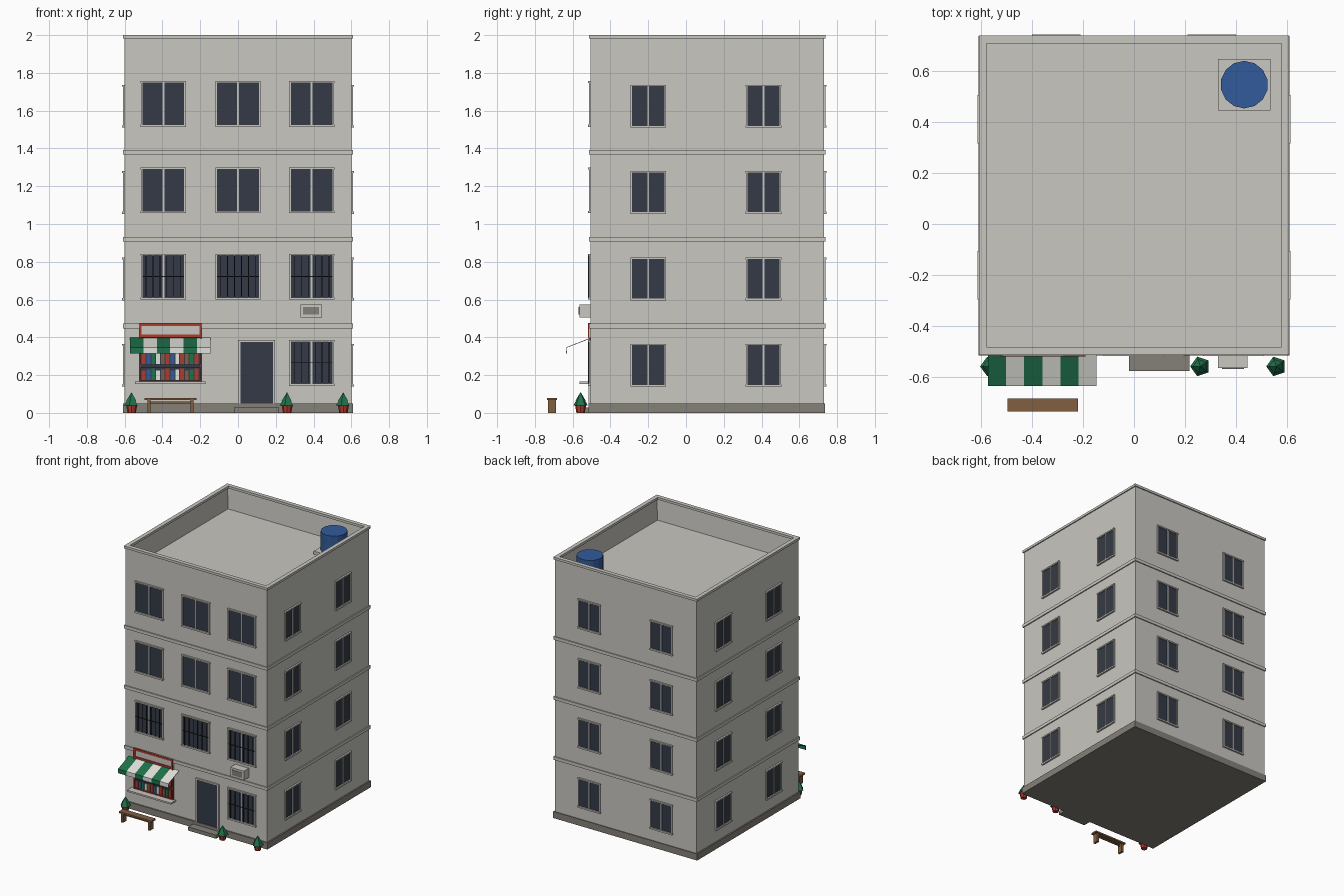
import bpy, bmesh, math
from mathutils import Matrix, Vector

if "Cube" in bpy.data.objects:
    bpy.data.objects.remove(bpy.data.objects["Cube"])


def material(name, r, g, b):
    m = bpy.data.materials.new(name)
    m.use_nodes = True
    m.diffuse_color = (r, g, b, 1)
    m.node_tree.nodes["Principled BSDF"].inputs["Base Color"].default_value = (r, g, b, 1)
    return m


WALL = material("warm grey plaster", 0.58, 0.57, 0.53)
WHITE = material("off white", 0.75, 0.75, 0.71)
GLASS = material("dark glass", 0.034, 0.042, 0.061)
STONE = material("grey stone", 0.235, 0.215, 0.19)
RED = material("brick red", 0.43, 0.045, 0.027)
GREEN = material("leaf green", 0.014, 0.165, 0.07)
BLUE = material("tank blue", 0.032, 0.105, 0.33)
BROWN = material("wood brown", 0.22, 0.115, 0.052)
BLACK = material("black iron", 0.015, 0.016, 0.02)

X, FRONT, BACK = 0.6, -0.505, 0.73     # wall planes


def finish(name, bm, mats):
    bmesh.ops.recalc_face_normals(bm, faces=bm.faces)
    me = bpy.data.meshes.new(name)
    bm.to_mesh(me)
    bm.free()
    for m in mats:
        me.materials.append(m)
    ob = bpy.data.objects.new(name, me)
    bpy.context.scene.collection.objects.link(ob)
    return ob


def add_box(bm, x, y, z, index=0):
    lo, hi = Vector((x[0], y[0], z[0])), Vector((x[1], y[1], z[1]))
    size = hi - lo
    mat = Matrix.Translation((lo + hi) / 2) @ Matrix.Diagonal([abs(s) for s in size] + [1])
    verts = bmesh.ops.create_cube(bm, size=1, matrix=mat)["verts"]
    for f in {f for v in verts for f in v.link_faces}:
        f.material_index = index


def boxes(name, parts):
    """parts: (x range, y range, z range, material)"""
    bm, mats = bmesh.new(), []
    for x, y, z, m in parts:
        if m not in mats:
            mats.append(m)
        add_box(bm, x, y, z, mats.index(m))
    return finish(name, bm, mats)


def cone(name, r1, r2, z, x, y, sides, mat, turn=0):
    bm = bmesh.new()
    place = Matrix.Translation((x, y, (z[0] + z[1]) / 2)) @ Matrix.Rotation(turn, 4, "Z")
    bmesh.ops.create_cone(bm, cap_ends=True, segments=sides, radius1=r1, radius2=r2,
                          depth=z[1] - z[0], matrix=place)
    return finish(name, bm, [mat])


def on_wall(side, u, out, z, m):
    """Box given along a wall (u) and outward from it (out)."""
    if side == "front":
        return (u, (FRONT - out[1], FRONT - out[0]), z, m)
    if side == "back":
        return (u, (BACK + out[0], BACK + out[1]), z, m)
    if side == "left":
        return ((X + out[0], X + out[1]), u, z, m)
    return ((-X - out[1], -X - out[0]), u, z, m)


def window(side, floor, u, z, w, h, mullion=True, grille=0):
    a, b, top = u - w / 2, u + w / 2, z + h
    frame, lip = (-0.01, 0.009), (-0.01, 0.013)
    parts = [on_wall(side, (a, b), (-0.01, 0.003), (z, top), GLASS),
             on_wall(side, (a - 0.008, a), frame, (z, top), WALL),
             on_wall(side, (b, b + 0.008), frame, (z, top), WALL),
             on_wall(side, (a - 0.01, b + 0.01), lip, (top, top + 0.01), WALL),
             on_wall(side, (a - 0.01, b + 0.01), lip, (z - 0.012, z), WALL)]
    if mullion:
        parts.append(on_wall(side, (u - 0.005, u + 0.005), frame, (z, top), WALL))
    bars = (0.009, 0.013)
    for i in range(grille):
        c = a + w * (i + 0.5) / grille
        parts.append(on_wall(side, (c - 0.002, c + 0.002), bars, (z - 0.004, top), BLACK))
    if grille:
        mid = z + h / 2
        parts.append(on_wall(side, (a, b), bars, (mid - 0.002, mid + 0.002), BLACK))
    boxes(f"{side}_window_floor_{floor}", parts)


# Main block with a sunken roof behind the parapet
bm = bmesh.new()
add_box(bm, (-X, X), (FRONT, BACK), (0.02, 1.99))
bm.faces.ensure_lookup_table()
roof = max(bm.faces, key=lambda f: f.calc_center_median().z)
bmesh.ops.inset_region(bm, faces=[roof], thickness=0.022)
for v in roof.verts:
    v.co.z = 1.82
finish("building_walls", bm, [WALL])

# Plinth, floor bands and parapet cap
boxes("plinth", [((-0.61, 0.61), (-0.515, 0.736), (0, 0.05), STONE)])
for i in range(3):
    z = 0.46 * (i + 1)
    boxes("floor_band", [((-0.608, 0.608), (FRONT - 0.008, BACK + 0.008), (z - 0.012, z + 0.012), WALL)])
cap = (1.982, 2.0)
boxes("parapet_cap", [((-0.608, 0.608), (-0.513, -0.482), cap, WALL),
                      ((-0.608, 0.608), (0.707, 0.738), cap, WALL),
                      ((-0.608, -0.577), (-0.482, 0.707), cap, WALL),
                      ((0.577, 0.608), (-0.482, 0.707), cap, WALL)])

# Water tank on its pad
boxes("tank_pad", [((0.33, 0.535), (0.445, 0.647), (1.815, 1.845), WALL)])
cone("water_tank", 0.093, 0.093, (1.845, 1.99), 0.432, 0.546, 14, BLUE)

# Windows on all four sides
for floor in range(4):
    z = 0.155 + 0.457 * floor
    for u in (-0.395, 0, 0.39):
        if floor == 0 and u < 0.3:
            continue
        wide = floor == 1 and u == 0
        window("front", floor, u, z, 0.22, 0.22, not wide, 6 if floor < 2 else 0)
    for side in ("left", "right"):
        for u in (-0.2, 0.41):
            window(side, floor, u, z - 0.004, 0.17, 0.205)
    for u in (-0.305, 0.305):
        window("back", floor, u, z - 0.004, 0.17, 0.205)

# Door, frame and step
boxes("front_door", [on_wall("front", (0.012, 0.184), (-0.01, 0.004), (0.05, 0.373), GLASS),
                     on_wall("front", (0.0, 0.012), (-0.01, 0.01), (0.05, 0.373), WALL),
                     on_wall("front", (0.184, 0.196), (-0.01, 0.01), (0.05, 0.373), WALL),
                     on_wall("front", (0.0, 0.196), (-0.01, 0.012), (0.373, 0.385), WALL)])
boxes("door_step", [((-0.02, 0.217), (-0.575, -0.51), (0, 0.028), STONE)])

# Shop window: glass, red frame, shelf and rows of goods
left, right = -0.525, -0.19
shop = [on_wall("front", (left, right), (-0.01, 0.002), (0.165, 0.40), GLASS),
        on_wall("front", (left, left + 0.008), (0, 0.012), (0.165, 0.40), RED),
        on_wall("front", (right - 0.008, right), (0, 0.012), (0.165, 0.40), RED),
        on_wall("front", (left, right), (0, 0.012), (0.165, 0.172), RED)]
goods = [RED, BLUE, GREEN, WHITE, BROWN, RED, BLUE, WHITE, RED, BROWN, GREEN, RED]
pitch = (right - left - 0.03) / len(goods)
for i, m in enumerate(goods):
    u = left + 0.015 + i * pitch
    tall = 0.01 * (i % 3)
    shop.append(on_wall("front", (u, u + pitch * 0.8), (0, 0.006), (0.174, 0.225 + tall / 2), m))
    shop.append(on_wall("front", (u, u + pitch * 0.8), (0, 0.006), (0.26, 0.32 + tall), m))
shop.append(on_wall("front", (left, right), (0, 0.01), (0.24, 0.258), GLASS))
boxes("shop_window", shop)
boxes("shop_counter", [((-0.545, -0.173), (-0.565, FRONT), (0.154, 0.166), WALL)])

# Shop sign: pale panel in a red frame
sign = [on_wall("front", (left, right), (0, 0.008), (0.40, 0.475), WALL)]
for z in ((0.40, 0.415), (0.46, 0.475)):
    sign.append(on_wall("front", (left, right), (0, 0.014), z, RED))
for u in ((left, left + 0.014), (right - 0.014, right)):
    sign.append(on_wall("front", u, (0, 0.014), (0.415, 0.46), RED))
boxes("shop_sign", sign)

# Striped awning: sloped sheet with a hanging edge
bm = bmesh.new()
profile = [(FRONT, 0.398), (-0.635, 0.347), (-0.635, 0.315)]
stripes, start, width = 6, -0.572, 0.071
rows = [[bm.verts.new((start + i * width, y, z)) for y, z in profile] for i in range(stripes + 1)]
for i in range(stripes):
    for j in range(2):
        f = bm.faces.new((rows[i][j], rows[i][j + 1], rows[i + 1][j + 1], rows[i + 1][j]))
        f.material_index = i % 2
awning = finish("awning", bm, [GREEN, WHITE])
solid = awning.modifiers.new("thickness", "SOLIDIFY")
solid.thickness = 0.004

# Air conditioner
boxes("air_conditioner", [((0.33, 0.445), (-0.565, FRONT), (0.505, 0.575), WALL),
                          ((0.345, 0.43), (-0.568, -0.56), (0.52, 0.56), STONE)])

# Bench
boxes("bench", [((-0.495, -0.22), (-0.735, -0.683), (0.068, 0.08), BROWN),
                ((-0.48, -0.463), (-0.73, -0.688), (0, 0.068), BROWN),
                ((-0.252, -0.235), (-0.73, -0.688), (0, 0.068), BROWN),
                ((-0.463, -0.252), (-0.713, -0.705), (0.05, 0.06), BROWN)])

# Potted shrubs
for x in (-0.563, 0.26, 0.558):
    cone("plant_pot", 0.022, 0.03, (0, 0.045), x, -0.558, 8, RED)
    cone("shrub_lower", 0.04, 0.012, (0.04, 0.085), x, -0.558, 5, GREEN, math.pi / 2)
    cone("shrub_upper", 0.03, 0, (0.062, 0.11), x, -0.558, 5, GREEN, math.pi / 2)
